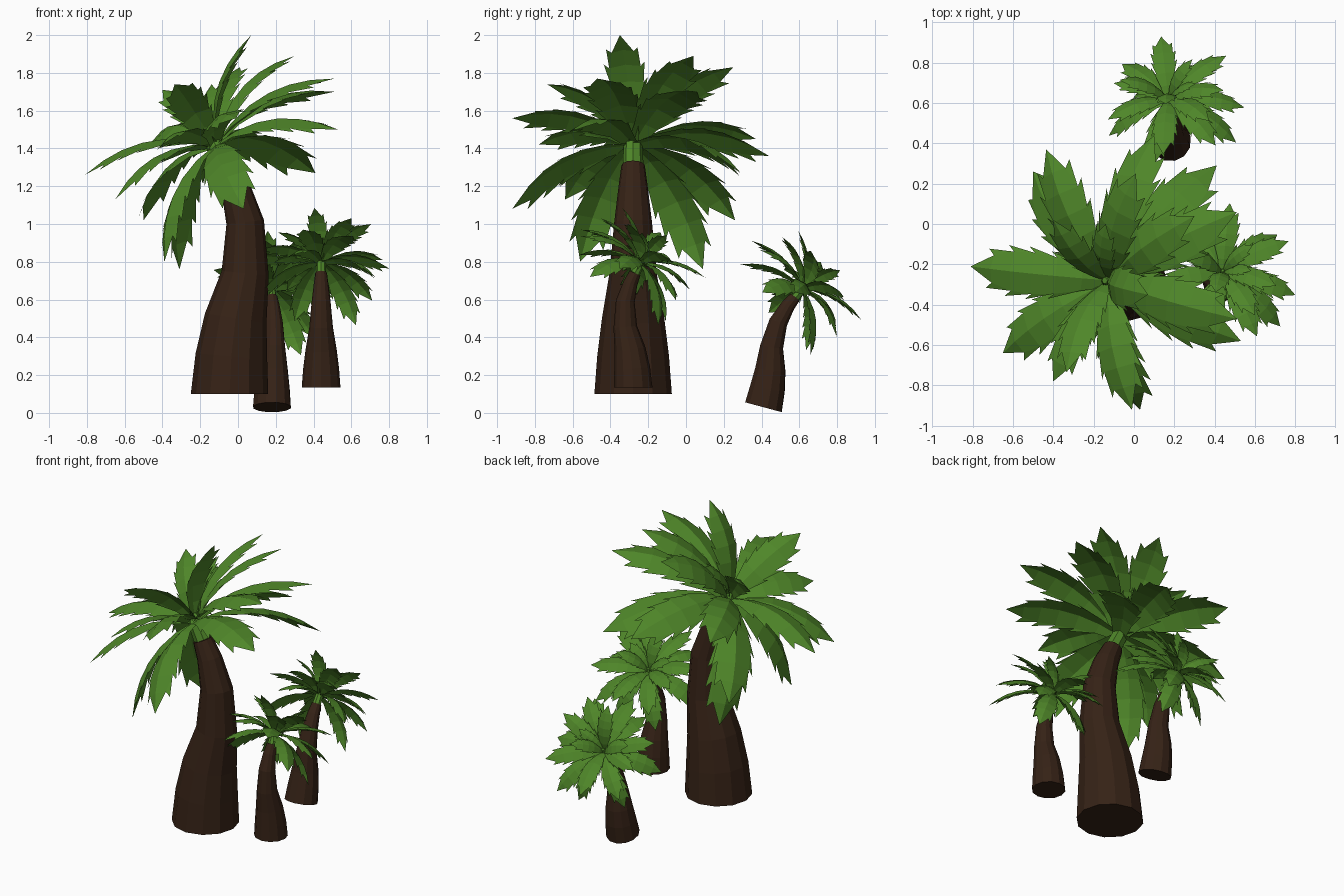
import bpy, bmesh, math
from mathutils import Vector, Matrix

if "Cube" in bpy.data.objects:
    bpy.data.objects.remove(bpy.data.objects["Cube"])

def material(name, color):
    m = bpy.data.materials.new(name)
    m.diffuse_color = (*color, 1)
    m.use_nodes = True
    m.node_tree.nodes["Principled BSDF"].inputs["Base Color"].default_value = m.diffuse_color
    return m

BARK = material("bark", (0.036, 0.016, 0.008))
LEAF = material("leaf", (0.078, 0.24, 0.022))

ROOT = Vector((-0.045, -0.28, 0.10))      # foot of the large palm
CROWN = Vector((-0.12, -0.28, 1.42))      # where its fronds meet
AXIS = Vector((-0.5, 0, 0.85)).normalized()

# trunk centre line: x, z, radius
TRUNK = [(-0.045, 0.10, 0.205), (-0.035, 0.30, 0.19), (-0.012, 0.50, 0.165),
         (0.038, 0.74, 0.125), (0.038, 1.01, 0.10), (-0.015, 1.20, 0.077),
         (-0.065, 1.31, 0.062)]
BUD = [(-0.065, 1.31, 0.055), (-0.12, 1.42, 0.05), (-0.145, 1.47, 0.015)]

# frond tips of the large palm
TIPS = [(0.07, -0.35, 2.0), (0.30, 0.04, 1.89), (0.01, 0.25, 1.83),
        (0.51, 0.06, 1.70), (0.51, -0.47, 1.77), (0.53, -0.58, 1.50),
        (0.41, 0.29, 1.27), (0.10, 0.44, 1.36), (-0.435, 0.37, 1.45),
        (-0.50, 0.26, 1.02), (-0.31, 0.09, 0.76), (-0.39, -0.56, 0.80),
        (0.03, -0.92, 1.08), (-0.01, -0.92, 1.56), (-0.335, -0.735, 1.74),
        (-0.40, -0.78, 1.42), (-0.65, -0.64, 1.13), (-0.81, -0.21, 1.26),
        (-0.40, 0.02, 1.71), (-0.14, 0.0, 1.74)]

# frond half width along its length
STATIONS = [(0, 0.035), (0.18, 0.065), (0.36, 0.092), (0.53, 0.105),
            (0.69, 0.1), (0.84, 0.07), (1, 0.0)]

def finish(bm, name, mat, matrix):
    me = bpy.data.meshes.new(name)
    bm.to_mesh(me)
    bm.free()
    me.materials.append(mat)
    ob = bpy.data.objects.new(name, me)
    ob.matrix_world = matrix
    bpy.context.collection.objects.link(ob)

def tube(bm, path, sides=12):
    pts = [Vector((x, ROOT.y, z)) - ROOT for x, z, r in path]
    rings = []
    for i, p in enumerate(pts):
        d = (pts[min(i + 1, len(pts) - 1)] - pts[max(i - 1, 0)]).normalized()
        if i == 0 and path[0][1] < 0.2:
            d = Vector((0, 0, 1))
        v = Vector((0, 1, 0))
        u = v.cross(d)
        ring = []
        for k in range(sides):
            a = 2 * math.pi * k / sides
            ring.append(bm.verts.new(p + (u * math.cos(a) + v * math.sin(a)) * path[i][2]))
        rings.append(ring)
    for a, b in zip(rings, rings[1:]):
        for k in range(sides):
            j = (k + 1) % sides
            bm.faces.new((a[k], a[j], b[j], b[k]))
    bm.faces.new(rings[0][::-1])
    bm.faces.new(rings[-1])

def frond(bm, tip):
    # arched, folded leaf with forward pointing teeth
    start, end = CROWN - ROOT, Vector(tip) - ROOT
    chord = end - start
    size = chord.length / 0.73
    c = chord.normalized()
    up = (AXIS - c * AXIS.dot(c)).normalized()
    side = c.cross(up)
    ctrl = (start + end) / 2 + up * 0.2 * size

    def point(t, w):
        p = start * (1 - t) ** 2 + ctrl * 2 * t * (1 - t) + end * t * t
        tan = ((ctrl - start) * (1 - t) + (end - ctrl) * t).normalized()
        n = side.cross(tan)
        return bm.verts.new(p + side * w * size - n * abs(w) * 0.3 * size)

    mids = [point(t, 0) for t, w in STATIONS]
    for s in (1, -1):
        edge = [point(t, s * w) for t, w in STATIONS[:-1]] + [mids[-1]]
        for i in range(len(mids) - 1):
            quad = [mids[i], mids[i + 1], edge[i + 1], edge[i]]
            if edge[i + 1] is mids[-1]:
                quad.pop(2)
            bm.faces.new(quad if s < 0 else quad[::-1])
            if 0 < i < len(mids) - 2:
                t, w = STATIONS[i + 1]
                tooth = point(t + 0.05, s * (w + 0.03))
                tri = [edge[i], edge[i + 1], tooth]
                bm.faces.new(tri if s > 0 else tri[::-1])

def palm(name, matrix):
    bm = bmesh.new()
    tube(bm, TRUNK)
    finish(bm, name + "_trunk", BARK, matrix)
    bm = bmesh.new()
    tube(bm, BUD, 8)
    finish(bm, name + "_bud", LEAF, matrix)
    bm = bmesh.new()
    for tip in TIPS:
        frond(bm, tip)
    finish(bm, name + "_fronds", LEAF, matrix)

def half_size(turn):
    return Matrix.Rotation(math.radians(turn), 4, 'Z') @ Matrix.Scale(0.5, 4)

# one large palm and two half-size copies, the rear one leaning back
palm("large_palm", Matrix.Translation(ROOT))
palm("small_palm_right", Matrix.Translation((0.44, -0.28, 0.135)) @ half_size(-90))
palm("small_palm_back", Matrix.Translation((0.18, 0.41, 0.03))
     @ Matrix.Rotation(math.radians(-15), 4, 'X') @ half_size(-78))
